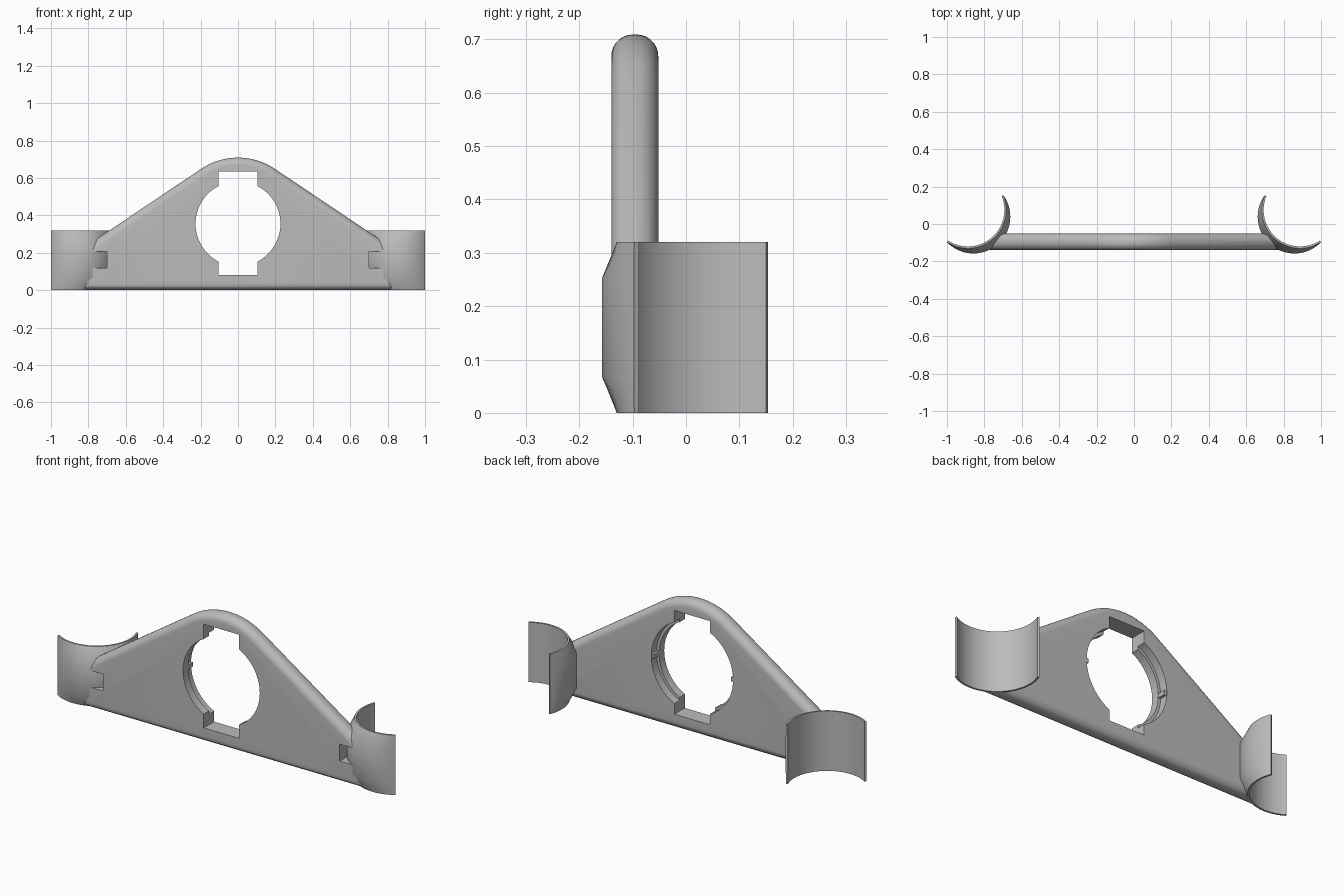
import bpy, bmesh, math
from mathutils import Matrix, Vector

if "Cube" in bpy.data.objects:
    bpy.data.objects.remove(bpy.data.objects["Cube"], do_unlink=True)

grey = bpy.data.materials.new("plain grey")
grey.use_nodes = True
COLOUR = (0.5, 0.5, 0.5, 1)
grey.diffuse_color = COLOUR
grey.node_tree.nodes["Principled BSDF"].inputs["Base Color"].default_value = COLOUR

FRONT, BACK = -0.14, -0.052      # plate faces
HUB_Z, HOLE_R, PEAK_R = 0.355, 0.227, 0.354
CLIP_X, CLIP_Y, CLIP_R, WALL, CLIP_H = 0.888, 0.075, 0.205, 0.01, 0.32


def make_object(name, bm):
    bmesh.ops.recalc_face_normals(bm, faces=bm.faces)
    mesh = bpy.data.meshes.new(name)
    bm.to_mesh(mesh)
    bm.free()
    mesh.materials.append(grey)
    ob = bpy.data.objects.new(name, mesh)
    bpy.context.collection.objects.link(ob)
    return ob


def box(name, x0, x1, y0, y1, z0, z1):
    bm = bmesh.new()
    centre = Vector((x0 + x1, y0 + y1, z0 + z1)) / 2
    size = Matrix.Diagonal((x1 - x0, y1 - y0, z1 - z0, 1))
    bmesh.ops.create_cube(bm, size=1, matrix=Matrix.Translation(centre) @ size)
    return make_object(name, bm)


def cylinder(name, centre, radius, depth, along_y=False):
    bm = bmesh.new()
    turn = Matrix.Rotation(math.pi / 2, 4, 'X') if along_y else Matrix()
    bmesh.ops.create_cone(bm, cap_ends=True, segments=72, radius1=radius, radius2=radius,
                          depth=depth, matrix=Matrix.Translation(centre) @ turn)
    return make_object(name, bm)


def activate(ob):
    bpy.ops.object.select_all(action='DESELECT')
    ob.select_set(True)
    bpy.context.view_layer.objects.active = ob


def cut(target, cutter):
    cutter.hide_render = True
    mod = target.modifiers.new("cut", 'BOOLEAN')
    mod.operation, mod.solver, mod.object = 'DIFFERENCE', 'EXACT', cutter
    activate(target)
    bpy.ops.object.modifier_apply(modifier=mod.name)
    bpy.data.objects.remove(cutter, do_unlink=True)


def smooth(ob):
    activate(ob)
    bpy.ops.object.shade_smooth_by_angle(angle=math.radians(30))


# Triangular plate with a rounded peak and rounded rims
slope = math.radians(34)
right = [(0.83, 0), (0.83, 0.17), (0.81, 0.222), (0.775, 0.261)]
peak = []
for i in range(17):
    a = slope - 2 * slope * i / 16
    peak.append((PEAK_R * math.sin(a), HUB_Z + PEAK_R * math.cos(a)))
outline = right + peak + [(-x, z) for x, z in reversed(right)]
bm = bmesh.new()
face = bm.faces.new([bm.verts.new((x, FRONT, z)) for x, z in outline])
grown = bmesh.ops.extrude_face_region(bm, geom=[face])
bmesh.ops.translate(bm, verts=[v for v in grown["geom"] if isinstance(v, bmesh.types.BMVert)],
                    vec=(0, BACK - FRONT, 0))
rims = [e for e in bm.edges if abs(e.verts[0].co.y - e.verts[1].co.y) < 1e-5]
bmesh.ops.bevel(bm, geom=rims, offset=0.04, segments=7, profile=0.5,
                affect='EDGES', clamp_overlap=False)
plate = make_object("plate", bm)

# Centre hole, wider recess at the back, and key slots
middle = (FRONT + BACK) / 2
cut(plate, cylinder("hole_cutter", (0, middle, HUB_Z), HOLE_R, 0.3, True))
cut(plate, cylinder("recess_cutter", (0, middle + 0.1, HUB_Z), HOLE_R + 0.015, 0.2, True))
cut(plate, box("slot_cutter", -0.105, 0.105, -0.3, 0.1, 0.08, 0.635))

# Side windows, and room for the clips
for s in (-1, 1):
    xs = sorted((s * 0.70, s * 0.788))
    cut(plate, box("window_cutter", *xs, -0.3, 0.1, 0.118, 0.208))
    cut(plate, cylinder("clip_cutter", (s * CLIP_X, CLIP_Y, 0.3), CLIP_R - WALL / 2, 1))
smooth(plate)


# Curved end clips: thin wall with a bulge that tapers at top and bottom
def clip(name, s):
    start, end, steps = math.radians(157.5), math.radians(303), 40
    bm = bmesh.new()
    rings = []
    for i in range(steps + 1):
        t = i / steps
        a = start + (end - start) * t
        thick = CLIP_R + 0.038 * math.sin(math.pi * t) + 0.0005
        section = [(CLIP_R - WALL, 0), (CLIP_R, 0), (thick, 0.068), (thick, CLIP_H - 0.068),
                   (CLIP_R, CLIP_H), (CLIP_R - WALL, CLIP_H)]
        rings.append([bm.verts.new((s * (CLIP_X + r * math.cos(a)),
                                    CLIP_Y + r * math.sin(a), z)) for r, z in section])
    for a, b in zip(rings, rings[1:]):
        for k in range(len(a)):
            n = (k + 1) % len(a)
            bm.faces.new((a[k], a[n], b[n], b[k]))
    bm.faces.new(rings[0])
    bm.faces.new(rings[-1])
    smooth(make_object(name, bm))


for side, s in (("left", 1), ("right", -1)):
    clip(side + "_clip", s)
    # Small ridge inside the recess
    xs = sorted((s * 0.228, s * 0.25))
    box(side + "_ridge", *xs, middle, BACK - 0.004, HUB_Z - 0.012, HUB_Z + 0.012)
